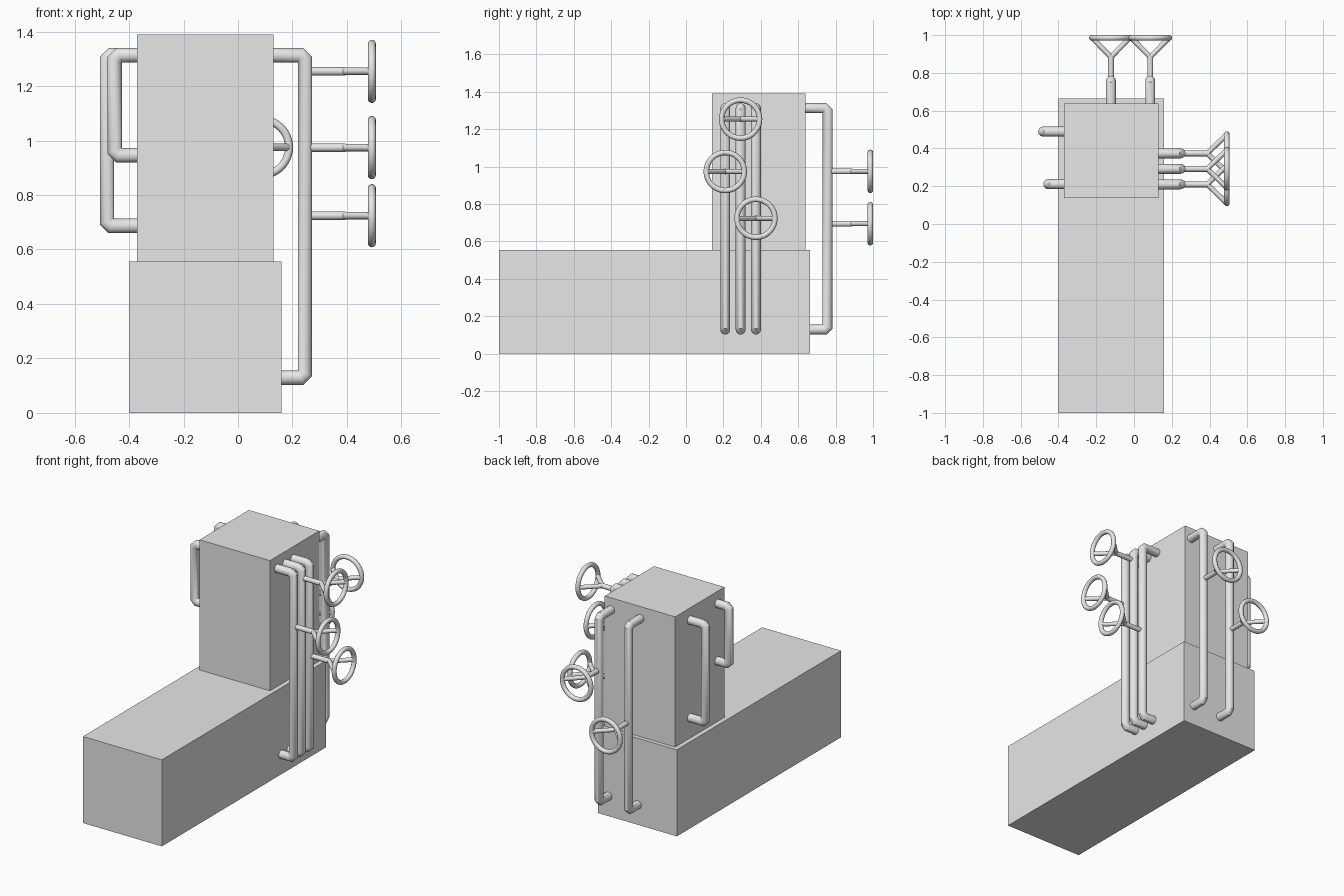
import bpy, bmesh, math
from mathutils import Vector

if "Cube" in bpy.data.objects:
    bpy.data.objects.remove(bpy.data.objects["Cube"])

grey = bpy.data.materials.new("light grey")
grey.diffuse_color = (0.8, 0.8, 0.8, 1)
grey.use_nodes = True
grey.node_tree.nodes["Principled BSDF"].inputs["Base Color"].default_value = grey.diffuse_color
UP = Vector((0, 0, 1))


def finish(name, bm, smooth=True):
    bmesh.ops.recalc_face_normals(bm, faces=bm.faces)
    me = bpy.data.meshes.new(name)
    bm.to_mesh(me)
    bm.free()
    ob = bpy.data.objects.new(name, me)
    bpy.context.collection.objects.link(ob)
    me.materials.append(grey)
    if smooth:
        bpy.ops.object.select_all(action='DESELECT')
        bpy.context.view_layer.objects.active = ob
        ob.select_set(True)
        bpy.ops.object.shade_smooth_by_angle(angle=math.radians(40))
    return ob


def box(name, lo, hi):
    bm = bmesh.new()
    bmesh.ops.create_cube(bm, size=1)
    for v in bm.verts:
        v.co = [lo[i] + (v.co[i] + 0.5) * (hi[i] - lo[i]) for i in range(3)]
    finish(name, bm, False)


def sweep(bm, pts, r, side, n=24):
    """Round tube along a path lying in the plane perpendicular to side, with mitred joints."""
    rings = []
    for i, p in enumerate(pts):
        a = (pts[i] - pts[i - 1]).normalized() if i else (pts[1] - pts[0]).normalized()
        b = (pts[i + 1] - pts[i]).normalized() if i < len(pts) - 1 else a
        t = (a + b).normalized()
        m = side.cross(t) / t.dot(a)
        rings.append([bm.verts.new(p + r * (math.cos(k * math.tau / n) * side
                                            + math.sin(k * math.tau / n) * m)) for k in range(n)])
    for q, s in zip(rings, rings[1:]):
        for k in range(n):
            bm.faces.new((q[k], q[(k + 1) % n], s[(k + 1) % n], s[k]))
    bm.faces.new(rings[0])
    bm.faces.new(rings[-1])


def pipe(name, top, bottom, reach, out):
    """Bracket-shaped pipe; top and bottom are its wall ends, reach the distance along out."""
    d, c = 0.016, 0.0262
    top, bottom = Vector(top), Vector(bottom)
    a = top + out * (reach - top.dot(out))
    b = bottom + out * (reach - bottom.dot(out))
    bm = bmesh.new()
    sweep(bm, [top, a - out * d, a - UP * d, b + UP * d, b - out * d, bottom], c, out.cross(UP))
    finish(name, bm)


def valve(name, start, out, length_to_hub, length_to_wheel):
    """Stem, two-armed fork and ring-shaped hand wheel."""
    start, side = Vector(start), out.cross(UP)
    hub, centre = start + out * length_to_hub, start + out * length_to_wheel
    bm = bmesh.new()
    sweep(bm, [start, hub], 0.0155, side, 16)
    for s in (-1, 1):
        sweep(bm, [hub - out * 0.006, centre + side * s * 0.1], 0.0135, UP, 16)
    finish(name + "_stem", bm)
    bm = bmesh.new()
    n, k, R, r = 48, 16, 0.1015, 0.0145
    g = []
    for i in range(n):
        a = math.tau * i / n
        rad = side * math.cos(a) + UP * math.sin(a)
        g.append([bm.verts.new(centre + rad * (R + r * math.cos(math.tau * j / k))
                               + out * r * math.sin(math.tau * j / k)) for j in range(k)])
    for i in range(n):
        p, q = g[i], g[(i + 1) % n]
        for j in range(k):
            bm.faces.new((p[j], p[(j + 1) % k], q[(j + 1) % k], q[j]))
    finish(name + "_wheel", bm)


# main blocks
box("base_block", (-0.4, -1, 0), (0.16, 0.664, 0.555))
box("tower_block", (-0.37, 0.138, 0.555), (0.13, 0.638, 1.39))

X, Y = Vector((1, 0, 0)), Vector((0, 1, 0))
TOP, LOW = 1.313, 0.129

# right side pipes with valves
for i, (y, z) in enumerate(((0.21, 0.974), (0.292, 1.254), (0.374, 0.724))):
    pipe(f"right_pipe_{i+1}", (0.125, y, TOP), (0.155, y, LOW), 0.246, X)
    valve(f"right_valve_{i+1}", (0.255, y, z), X, 0.139, 0.2365)

# back pipes with valves
for i, (x, z) in enumerate(((-0.122, 0.695), (0.086, 0.975))):
    pipe(f"back_pipe_{i+1}", (x, 0.633, TOP), (x, 0.659, LOW), 0.757, Y)
    valve(f"back_valve_{i+1}", (x, 0.765, z), Y, 0.125, 0.2205)

# left side loop pipes
for i, (y, z, reach) in enumerate(((0.211, 0.946, 0.453), (0.489, 0.687, 0.481))):
    pipe(f"left_pipe_{i+1}", (-0.365, y, TOP), (-0.365, y, z), reach, -X)
